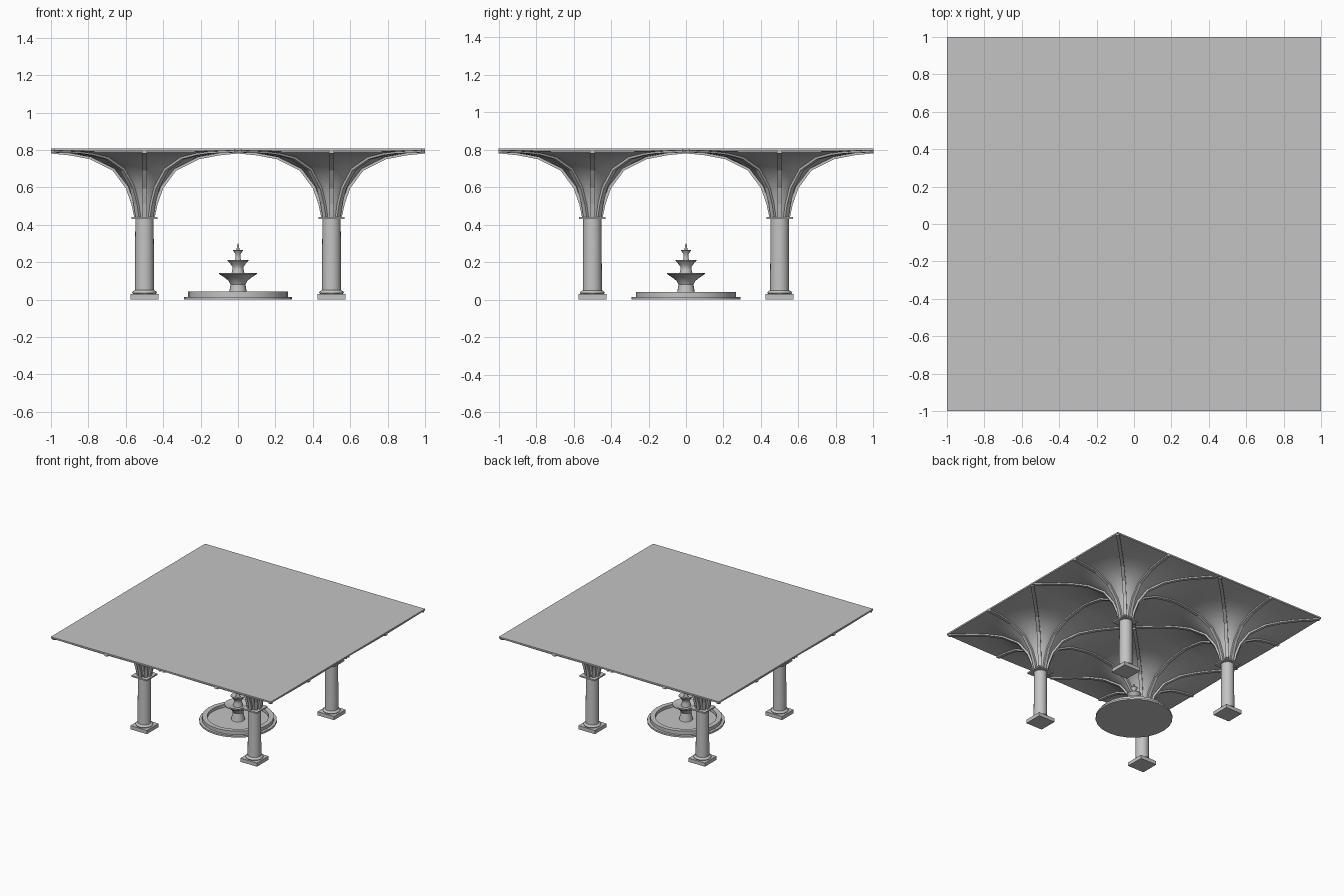
import bpy, bmesh, math
from mathutils import Vector

old = bpy.data.objects.get("Cube")
if old:
    bpy.data.objects.remove(old, do_unlink=True)

stone = bpy.data.materials.new("grey stone")
stone.use_nodes = True
GREY = (0.55, 0.55, 0.55, 1)
stone.diffuse_color = GREY
stone.node_tree.nodes["Principled BSDF"].inputs["Base Color"].default_value = GREY


def finish(bm, name, smooth=False):
    bmesh.ops.remove_doubles(bm, verts=bm.verts, dist=0.0002)
    mesh = bpy.data.meshes.new(name)
    bm.to_mesh(mesh)
    bm.free()
    mesh.materials.append(stone)
    ob = bpy.data.objects.new(name, mesh)
    bpy.context.collection.objects.link(ob)
    if smooth:
        bpy.ops.object.select_all(action='DESELECT')
        ob.select_set(True)
        bpy.context.view_layer.objects.active = ob
        bpy.ops.object.shade_smooth_by_angle(angle=math.radians(35))
    return ob


def box(name, half, z0, z1):
    bm = bmesh.new()
    bmesh.ops.create_cube(bm, size=1)
    for v in bm.verts:
        v.co = (v.co.x * 2 * half, v.co.y * 2 * half, z0 + (v.co.z + 0.5) * (z1 - z0))
    return finish(bm, name)


def lathe(name, profile, sides):
    bm = bmesh.new()
    verts = [bm.verts.new((r, 0, z)) for r, z in profile]
    edges = [bm.edges.new(p) for p in zip(verts, verts[1:])]
    bmesh.ops.spin(bm, geom=verts + edges, cent=(0, 0, 0), axis=(0, 0, 1),
                   angle=2 * math.pi, steps=sides)
    bmesh.ops.remove_doubles(bm, verts=bm.verts, dist=0.0002)
    bmesh.ops.recalc_face_normals(bm, faces=bm.faces)
    return finish(bm, name, True)


# Curve followed by the underside of every vault rib: radius, height
CURVE = [(0.055, 0.44), (0.07, 0.51), (0.1, 0.595), (0.17, 0.69),
         (0.29, 0.75), (0.4, 0.771), (0.5, 0.781), (0.695, 0.786)]
SHELL = [(0.043, 0.44), (0.057, 0.515), (0.088, 0.604), (0.162, 0.70),
         (0.285, 0.761), (0.4, 0.782), (0.5, 0.791), (0.708, 0.797)]


def height(r):
    for (r0, z0), (r1, z1) in zip(SHELL, SHELL[1:]):
        if r <= r1:
            return z0 + (z1 - z0) * (r - r0) / (r1 - r0)
    return SHELL[-1][1]


def vault_shell(sides=48):
    """Fan surface clipped to a square bay."""
    bm = bmesh.new()
    rings = []
    for r, _ in SHELL + [(0.57, 0), (0.64, 0)]:
        rings.append(r)
    rows = []
    for r in sorted(rings):
        row = []
        for i in range(sides):
            a = 2 * math.pi * i / sides
            c, s = math.cos(a), math.sin(a)
            q = min(r, 0.5 / max(abs(c), abs(s)))
            row.append(bm.verts.new((q * c, q * s, height(q))))
        rows.append(row)
    for lo, hi in zip(rows, rows[1:]):
        for i in range(sides):
            j = (i + 1) % sides
            bm.faces.new((lo[i], hi[i], hi[j], lo[j]))
    return finish(bm, "vault_shell", True)


def vault_ribs(width=0.026, depth=0.018):
    """Eight beams, to the edge middles and corners of the bay."""
    bm = bmesh.new()
    for k in range(8):
        a = k * math.pi / 4
        out = Vector((math.cos(a), math.sin(a), 0))
        side = Vector((-out.y, out.x, 0)) * width / 2
        pts = CURVE if k % 2 else CURVE[:-1]
        path = [out * r + Vector((0, 0, z)) for r, z in pts]
        loops = []
        for i, p in enumerate(path):
            t = (path[min(i + 1, len(path) - 1)] - path[max(i - 1, 0)]).normalized()
            up = side.normalized().cross(t) * -depth
            if i == len(path) - 1:
                up = Vector((0, 0, depth))
            loops.append([bm.verts.new(c) for c in
                          (p - side, p + side, p + side + up, p - side + up)])
        for lo, hi in zip(loops, loops[1:]):
            for i in range(4):
                j = (i + 1) % 4
                bm.faces.new((lo[i], lo[j], hi[j], hi[i]))
        bm.faces.new(loops[0][::-1])
        bm.faces.new(loops[-1])
    bmesh.ops.recalc_face_normals(bm, faces=bm.faces)
    return finish(bm, "vault_ribs")


# One column with its vault, repeated in all four bays
bay = [
    box("column_plinth", 0.075, 0, 0.03),
    lathe("column_base", [(0, 0.03), (0.062, 0.03), (0.066, 0.036),
                          (0.062, 0.044), (0.053, 0.05), (0, 0.05)], 24),
    lathe("column_shaft", [(0, 0.045), (0.051, 0.045), (0.049, 0.432), (0, 0.432)], 24),
    box("column_capital", 0.07, 0.43, 0.441),
    vault_shell(),
    vault_ribs(),
]
for part in bay:
    for x, y in ((0.5, -0.5), (-0.5, 0.5), (0.5, 0.5)):
        twin = part.copy()
        twin.location = (x, y, 0)
        bpy.context.collection.objects.link(twin)
    part.location = (-0.5, -0.5, 0)

# Flat roof over all bays
box("roof_slab", 1.0, 0.796, 0.808)

# Fountain in the middle
lathe("fountain_basin", [(0, 0), (0.29, 0), (0.29, 0.014), (0.268, 0.014), (0.268, 0.042),
                         (0.23, 0.042), (0.23, 0.018), (0, 0.018)], 24)
lathe("fountain_lower_bowl", [(0, 0.016), (0.052, 0.016), (0.045, 0.05), (0.04, 0.08),
                              (0.05, 0.1), (0.075, 0.12), (0.102, 0.137), (0.102, 0.143),
                              (0.09, 0.143), (0.06, 0.13), (0, 0.13)], 20)
lathe("fountain_middle_bowl", [(0, 0.125), (0.037, 0.13), (0.03, 0.16), (0.03, 0.175),
                               (0.04, 0.19), (0.055, 0.207), (0.055, 0.212),
                               (0.046, 0.212), (0.03, 0.203), (0, 0.203)], 20)
lathe("fountain_upper_bowl", [(0, 0.2), (0.018, 0.203), (0.013, 0.225), (0.014, 0.245),
                              (0.027, 0.262), (0.027, 0.266), (0.02, 0.266),
                              (0.01, 0.26), (0, 0.26)], 16)
lathe("fountain_spout", [(0, 0.255), (0.008, 0.258), (0.006, 0.285), (0, 0.305)], 12)
